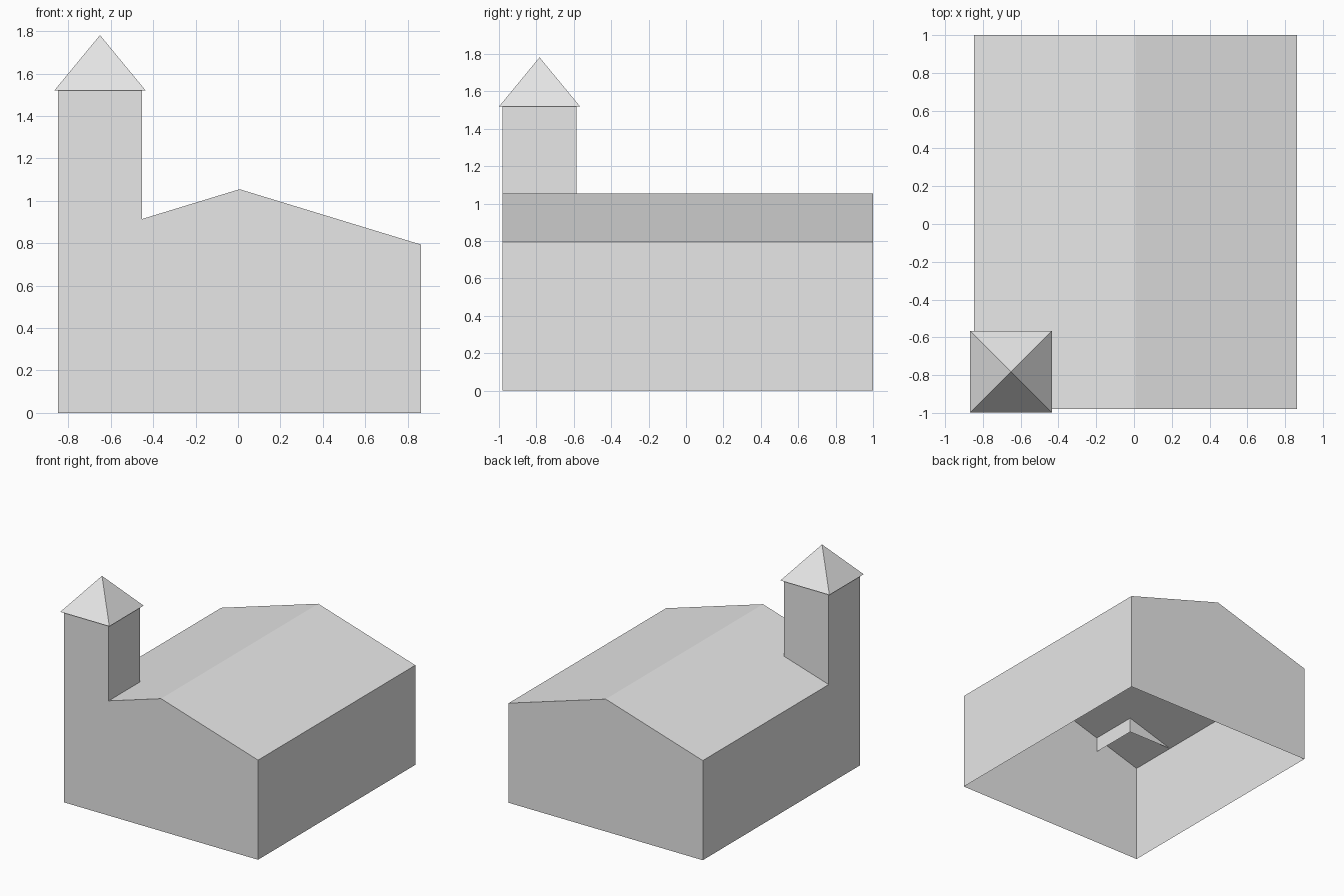
import bpy

if "Cube" in bpy.data.objects:
    bpy.data.objects.remove(bpy.data.objects["Cube"])

stone = bpy.data.materials.new("light_grey")
stone.diffuse_color = (0.8, 0.8, 0.8, 1)
stone.use_nodes = True
stone.node_tree.nodes["Principled BSDF"].inputs["Base Color"].default_value = stone.diffuse_color


def add_mesh(name, verts, faces):
    mesh = bpy.data.meshes.new(name)
    mesh.from_pydata(verts, [], faces)
    mesh.materials.append(stone)
    obj = bpy.data.objects.new(name, mesh)
    bpy.context.collection.objects.link(obj)
    return obj


LEFT, RIGHT, FRONT, BACK = -0.848, 0.863, -0.98, 1.0
EAVE, RIDGE = 0.794, 1.055

# Hall: gabled profile swept front to back, open underneath
profile = [(LEFT, 0), (RIGHT, 0), (RIGHT, EAVE), (0.0075, RIDGE), (LEFT, EAVE)]
n = len(profile)
verts = [(x, y, z) for y in (FRONT, BACK) for x, z in profile]
sides = [(i, i + n, (i + 1) % n + n, (i + 1) % n) for i in range(1, n)]
add_mesh("hall", verts, [tuple(range(n)), tuple(reversed(range(n, 2 * n)))] +
         [tuple(reversed(f)) for f in sides])


def square(cx, cy, half, z):
    return [(cx + sx * half, cy + sy * half, z)
            for sx, sy in ((-1, -1), (1, -1), (1, 1), (-1, 1))]


# Tower: square shaft rising from eave level, open at both ends
CX, CY, HALF, TOP = -0.651, -0.783, 0.197, 1.52
add_mesh("tower", square(CX, CY, HALF, EAVE) + square(CX, CY, HALF, TOP),
         [(i, (i + 1) % 4, (i + 1) % 4 + 4, i + 4) for i in range(4)])

# Tower roof: pyramid with a slight overhang
add_mesh("tower_roof", square(CX, CY, 0.216, TOP) + [(CX, CY, 1.782)],
         [(i, (i + 1) % 4, 4) for i in range(4)] + [(3, 2, 1, 0)])

# Make the hall face outwards all round
import bmesh
hall = bpy.data.objects["hall"].data
bm = bmesh.new()
bm.from_mesh(hall)
for f in bm.faces:
    c = f.calc_center_median()
    c.z -= 0.4
    if f.normal.dot(c) < 0:
        f.normal_flip()
bm.to_mesh(hall)
bm.free()
